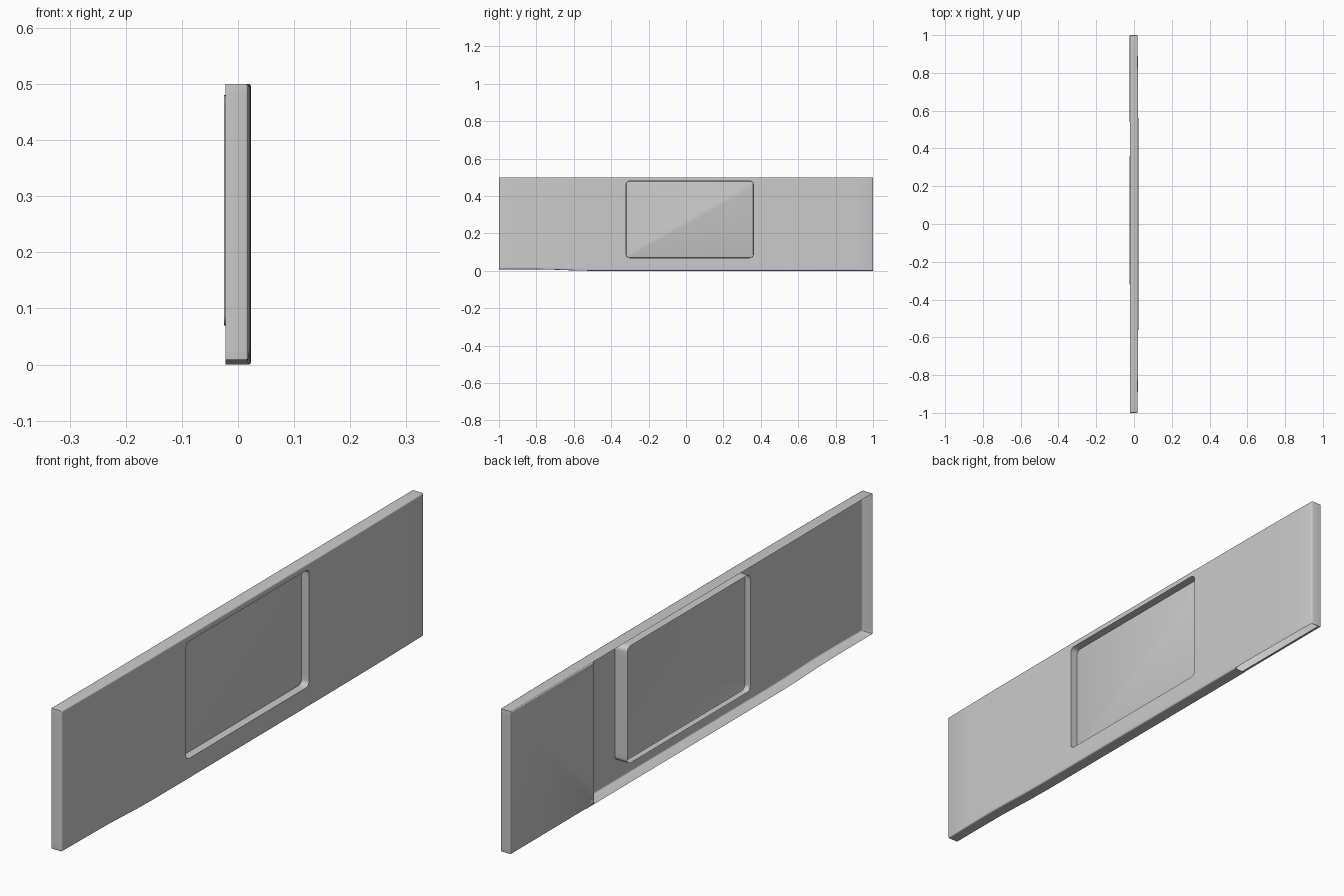
import bpy, bmesh, math

if "Cube" in bpy.data.objects:
    bpy.data.objects.remove(bpy.data.objects["Cube"])

ARC, SEG = 6, 24


def rounded_rect(y0, y1, z0, z1, r):
    """Loop of (y, z) points with a fixed count, so loops can be bridged."""
    corners = []
    for cy, cz, a0 in ((y1 - r, z0 + r, -90), (y1 - r, z1 - r, 0),
                       (y0 + r, z1 - r, 90), (y0 + r, z0 + r, 180)):
        corners.append([(cy + r * math.cos(math.radians(a0 + 90 * i / ARC)),
                         cz + r * math.sin(math.radians(a0 + 90 * i / ARC)))
                        for i in range(ARC + 1)])
    pts = []
    for k in range(4):
        a, b = corners[k][-1], corners[(k + 1) % 4][0]
        pts += corners[k]
        pts += [(a[0] + (b[0] - a[0]) * i / SEG, a[1] + (b[1] - a[1]) * i / SEG)
                for i in range(1, SEG)]
    return pts


def lift(y, z):
    """Lower edge rises slightly toward the front end."""
    if z > 0.05:
        return z
    t = min(1, max(0, (-0.5 - y) / 0.3))
    return z + 0.008 * t * t * (3 - 2 * t)


def bow(y):
    return 0.023 - 0.005 * abs(y) ** 4


def loft(name, loops, cap=False, remove=None, angle=50):
    bm = bmesh.new()
    rings = [[bm.verts.new(p) for p in loop] for loop in loops]
    for a, b in zip(rings, rings[1:]):
        n = len(a)
        for i in range(n):
            bm.faces.new((a[i], a[(i + 1) % n], b[(i + 1) % n], b[i]))
    if cap:
        bm.faces.new(rings[-1])
    bm.normal_update()
    if remove:
        bmesh.ops.delete(bm, geom=[f for f in bm.faces if remove(f)], context='FACES')
    bmesh.ops.recalc_face_normals(bm, faces=bm.faces[:])
    mesh = bpy.data.meshes.new(name)
    bm.to_mesh(mesh)
    bm.free()
    ob = bpy.data.objects.new(name, mesh)
    bpy.context.collection.objects.link(ob)
    bpy.ops.object.select_all(action='DESELECT')
    ob.select_set(True)
    bpy.context.view_layer.objects.active = ob
    bpy.ops.object.shade_smooth_by_angle(angle=math.radians(angle))
    return ob


# Outer skin: folded rim, bowed face and the walls of the recess
outer = rounded_rect(-1, 1, 0, 0.5, 0.002)
inset = rounded_rect(-0.996, 0.996, 0.004, 0.496, 0.002)
hole = rounded_rect(-0.32, 0.36, 0.07, 0.48, 0.018)
loops = [[(-0.022, y, lift(y, z)) for y, z in outer],
         [(bow(y) - 0.004, y, lift(y, z)) for y, z in outer],
         [(bow(y) - 0.001, y * 0.9988, lift(y, z + (0.0012 if z < 0.25 else -0.0012)))
          for y, z in outer]]
for k in range(7):
    t = k / 6
    loop = []
    for (ya, za), (yb, zb) in zip(inset, hole):
        y, z = ya + (yb - ya) * t, za + (zb - za) * t
        loop.append((bow(y), y, lift(y, z)))
    loops.append(loop)
loops.append([(-0.025, y, z) for y, z in hole])


def open_bottom(f):
    c = f.calc_center_median()
    return c.z < 0.003 and 0.56 < c.y < 0.998 and abs(f.normal.z) > 0.8


loft("outer_skin", loops, remove=open_bottom)

# Floor of the recess, with a softly turned edge
loft("recess_floor",
     [[(x, y, z) for y, z in rounded_rect(-0.32 + d, 0.36 - d, 0.07 + d, 0.48 - d, 0.018 - d)]
      for x, d in ((-0.008, 0.0), (-0.005, 0.001), (-0.004, 0.004))], cap=True)

# Cover plate closing the back of one end
loft("back_cover",
     [[(x, y, z) for y, z in rounded_rect(0.54, 0.998 - d, 0.0 + d, 0.498 - d, 0.004)]
      for x, d in ((-0.012, 0.0), (-0.019, 0.0), (-0.0215, 0.001), (-0.0225, 0.004))], cap=True)
